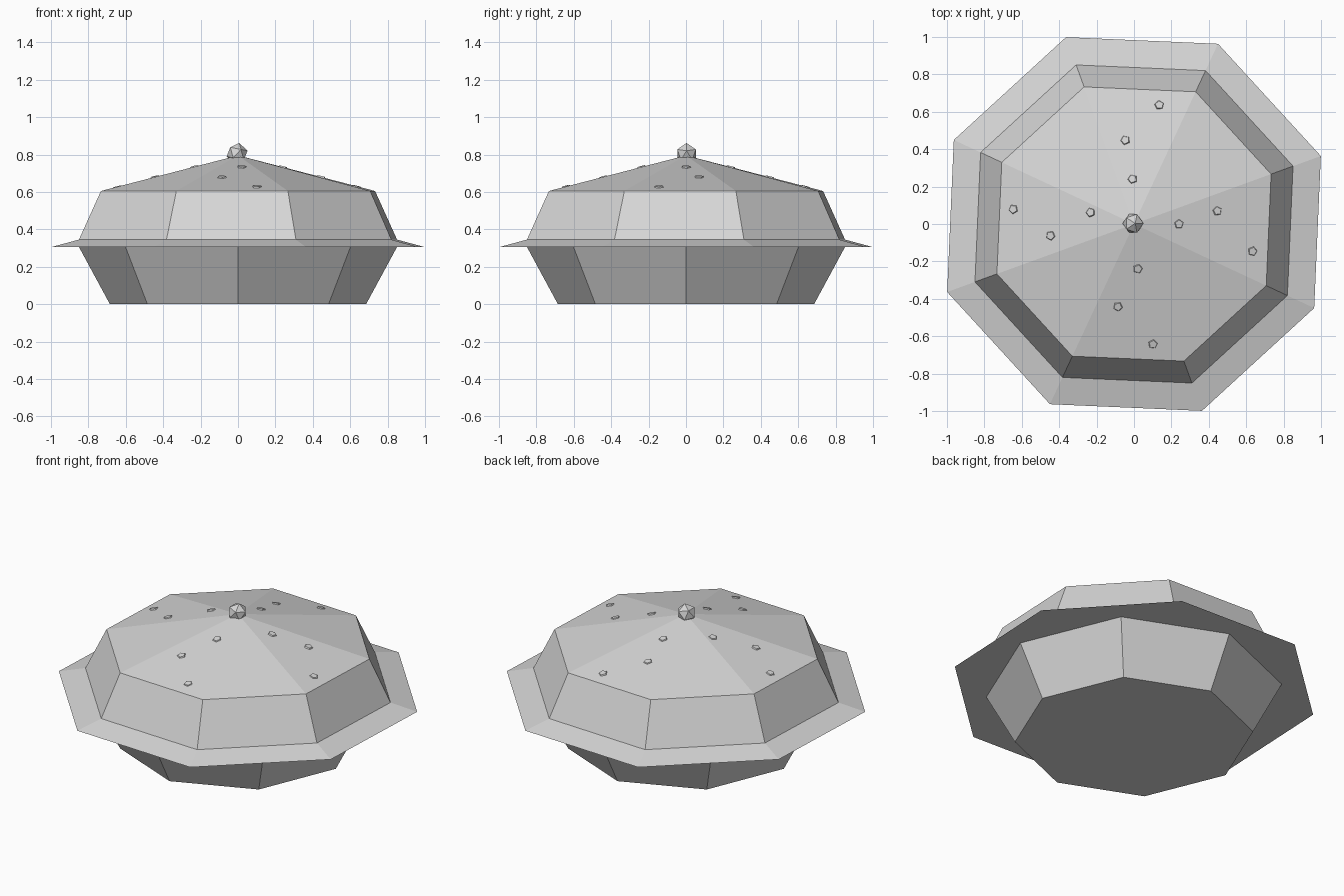
import bpy
import bmesh
from math import radians, sin, cos, atan2
from mathutils import Matrix

cube = bpy.data.objects.get("Cube")
if cube:
    bpy.data.objects.remove(cube, do_unlink=True)

# One plain grey for everything
GREY = (0.67, 0.67, 0.67, 1.0)
grey = bpy.data.materials.new("light_grey")
grey.use_nodes = True
grey.diffuse_color = GREY
shader = next(n for n in grey.node_tree.nodes if n.type == 'BSDF_PRINCIPLED')
shader.inputs["Base Color"].default_value = GREY


def finish(name, bm):
    bmesh.ops.recalc_face_normals(bm, faces=bm.faces)
    mesh = bpy.data.meshes.new(name)
    bm.to_mesh(mesh)
    bm.free()
    mesh.materials.append(grey)
    obj = bpy.data.objects.new(name, mesh)
    bpy.context.collection.objects.link(obj)
    return obj


def octagon_stack(name, rings, turn, apex=None):
    """Join eight-sided rings (radius, height), with a flat or pointed top."""
    bm = bmesh.new()
    loops = []
    for r, z in rings:
        angles = [radians(turn + 45 * i) for i in range(8)]
        loops.append([bm.verts.new((r * cos(a), r * sin(a), z)) for a in angles])
    bm.faces.new(loops[0])
    for low, high in zip(loops, loops[1:]):
        for i in range(8):
            j = (i + 1) % 8
            bm.faces.new((low[i], low[j], high[j], high[i]))
    if apex is None:
        bm.faces.new(loops[-1])
    else:
        tip = bm.verts.new((0, 0, apex))
        for i in range(8):
            bm.faces.new((loops[-1][i], loops[-1][(i + 1) % 8], tip))
    return finish(name, bm)


# Flared bowl and overhanging lid
octagon_stack("bowl", [(0.685, 0), (0.85, 0.305)], 0)
octagon_stack("lid", [(1.063, 0.305), (0.905, 0.345), (0.78, 0.605)], 20, 0.795)

# Faceted knob
bm = bmesh.new()
place = Matrix.Translation((-0.005, 0.003, 0.805)) @ Matrix.Rotation(0.2, 4, 'Y')
bmesh.ops.create_icosphere(bm, subdivisions=1, radius=0.058, matrix=place)
finish("lid_knob", bm)

# Small five-sided studs nearly flush with the sloping lid, in three rings
STUDS = {
    0.24: (0, 92, 165, -85),
    0.45: (9, 96, 188, -101),
    0.65: (-13, 78, 173, -81),
}
bm = bmesh.new()
for r, angles in STUDS.items():
    for angle in angles:
        a = radians(angle)
        # Height of the lid facet under this stud
        off = radians((angle - 20) % 45 - 22.5)
        fall = 0.19 * r * cos(off) / (0.78 * cos(radians(22.5)))
        tilt = atan2(fall, r)
        place = (Matrix.Translation((r * cos(a), r * sin(a), 0.795 - fall))
                 @ Matrix.Rotation(a, 4, 'Z') @ Matrix.Rotation(tilt, 4, 'Y'))
        bmesh.ops.create_cone(bm, cap_ends=True, segments=5, radius1=0.03,
                              radius2=0.022, depth=0.012, matrix=place)
finish("lid_studs", bm)
